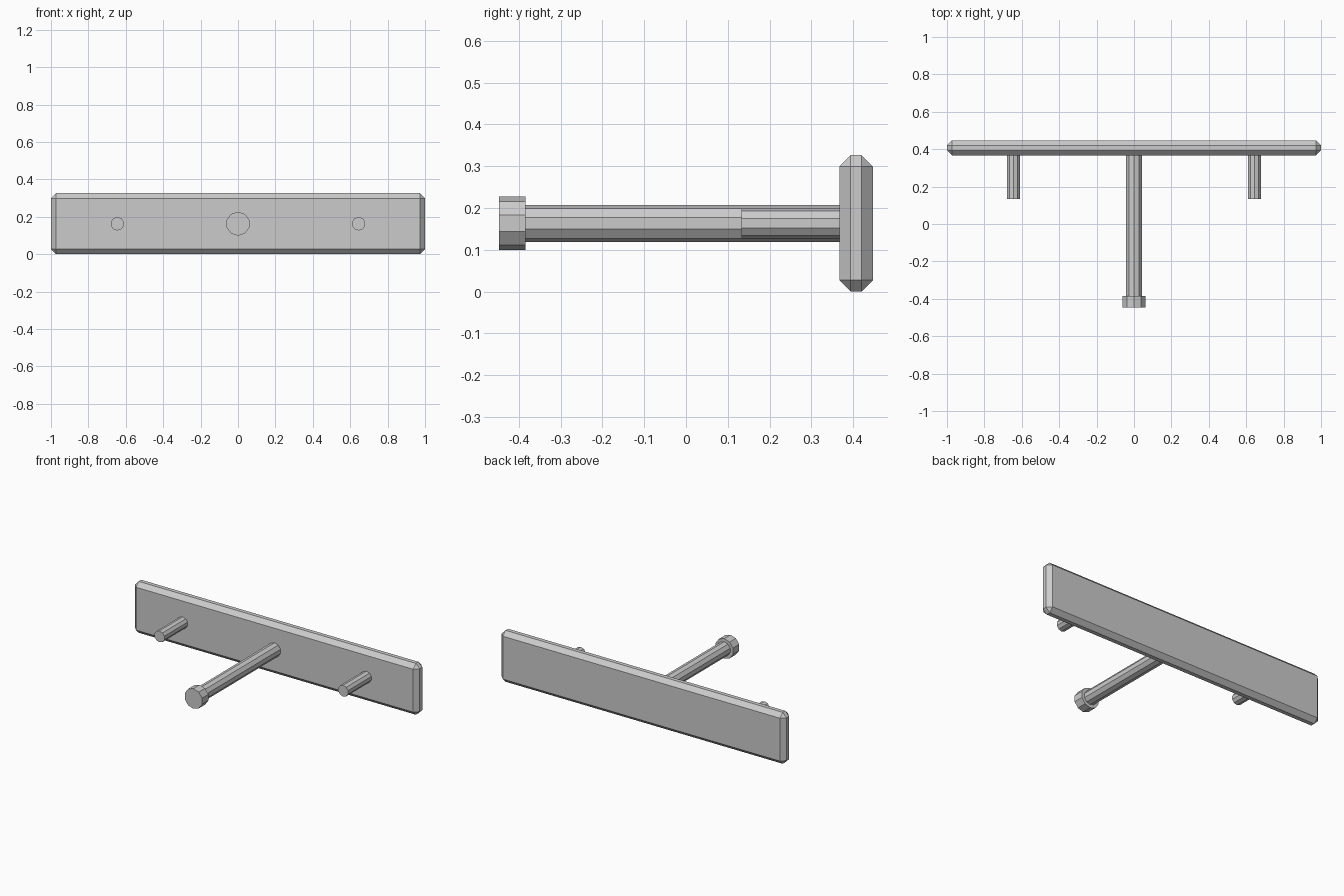
import bpy
import bmesh
from math import pi
from mathutils import Matrix

cube = bpy.data.objects.get("Cube")
if cube:
    bpy.data.objects.remove(cube, do_unlink=True)

MID_Z = 0.163     # height shared by all the rods
SIDES = 10

grey = bpy.data.materials.new("plain grey")
grey.use_nodes = True
colour = (0.6, 0.6, 0.6, 1)
grey.diffuse_color = colour
grey.node_tree.nodes["Principled BSDF"].inputs["Base Color"].default_value = colour


def finish(name, bm):
    mesh = bpy.data.meshes.new(name)
    bm.to_mesh(mesh)
    bm.free()
    mesh.materials.append(grey)
    obj = bpy.data.objects.new(name, mesh)
    bpy.context.collection.objects.link(obj)
    return obj


def rod(name, x, y_front, y_back, radius):
    """Flat-sided rod along y with a corner at the top."""
    bm = bmesh.new()
    place = Matrix.Translation((x, (y_front + y_back) / 2, MID_Z)) @ Matrix.Rotation(pi / 2, 4, "X")
    bmesh.ops.create_cone(bm, cap_ends=True, segments=SIDES, radius1=radius,
                          radius2=radius, depth=y_back - y_front, matrix=place)
    return finish(name, bm)


# Long plate with chamfered edges
bm = bmesh.new()
bmesh.ops.create_cube(bm, size=1, matrix=Matrix.Translation((0, 0.407, MID_Z))
                      @ Matrix.Diagonal((2, 0.08, 2 * MID_Z, 1)))
plate = finish("plate", bm)
chamfer = plate.modifiers.new("chamfer", "BEVEL")
chamfer.width = 0.027
chamfer.segments = 1

# Central shaft and its head
rod("shaft", 0, -0.384, 0.38, 0.044)
rod("shaft_head", 0, -0.447, -0.384, 0.064)

# Side pegs
for side, sign in (("left", 1), ("right", -1)):
    rod(side + "_peg", sign * 0.645, 0.133, 0.38, 0.036)
